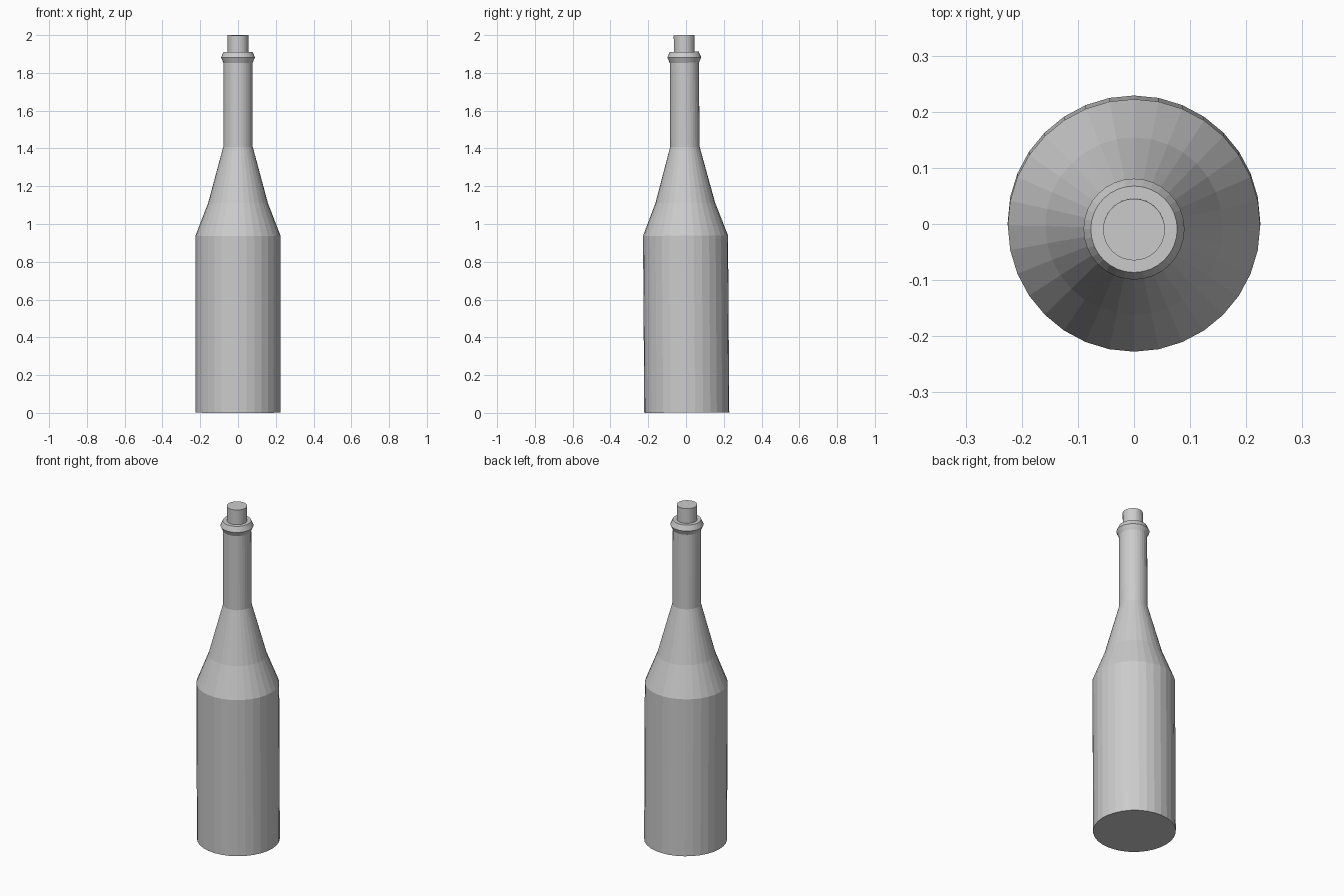
import bpy, bmesh, math
from mathutils import Matrix

if "Cube" in bpy.data.objects:
    bpy.data.objects.remove(bpy.data.objects["Cube"])

SIDES = 32
LEAN = 0.007          # the bottle leans very slightly towards the front
BASE_R = 0.225


def lathe(name, profile, cap_bottom=False, cap_top=False):
    """Revolve (radius, z) points into a faceted object, then apply the lean."""
    bm = bmesh.new()
    rings = []
    for r, z in profile:
        rings.append([bm.verts.new((r * math.cos(2 * math.pi * i / SIDES),
                                    r * math.sin(2 * math.pi * i / SIDES), z))
                      for i in range(SIDES)])
    for low, high in zip(rings, rings[1:]):
        for i in range(SIDES):
            j = (i + 1) % SIDES
            bm.faces.new((low[i], low[j], high[j], high[i]))
    if cap_bottom:
        bm.faces.new(rings[0][::-1])
    if cap_top:
        bm.faces.new(rings[-1])
    lean = Matrix.Translation((0, 0.004, BASE_R * math.sin(LEAN))) @ Matrix.Rotation(LEAN, 4, 'X')
    bm.transform(lean)
    mesh = bpy.data.meshes.new(name)
    bm.to_mesh(mesh)
    bm.free()
    obj = bpy.data.objects.new(name, mesh)
    bpy.context.collection.objects.link(obj)
    return obj


# Glass body: cylinder, two-step shoulder, neck, collar and flat rim
lathe("bottle", [
    (BASE_R, 0.0), (BASE_R, 0.937),
    (0.158, 1.11), (0.078, 1.407),
    (0.077, 1.852), (0.09, 1.88),
    (0.077, 1.91), (0.055, 1.91),
], cap_bottom=True)

# Cork standing in the mouth
lathe("cork", [(0.055, 1.91), (0.055, 1.998)], cap_top=True)
